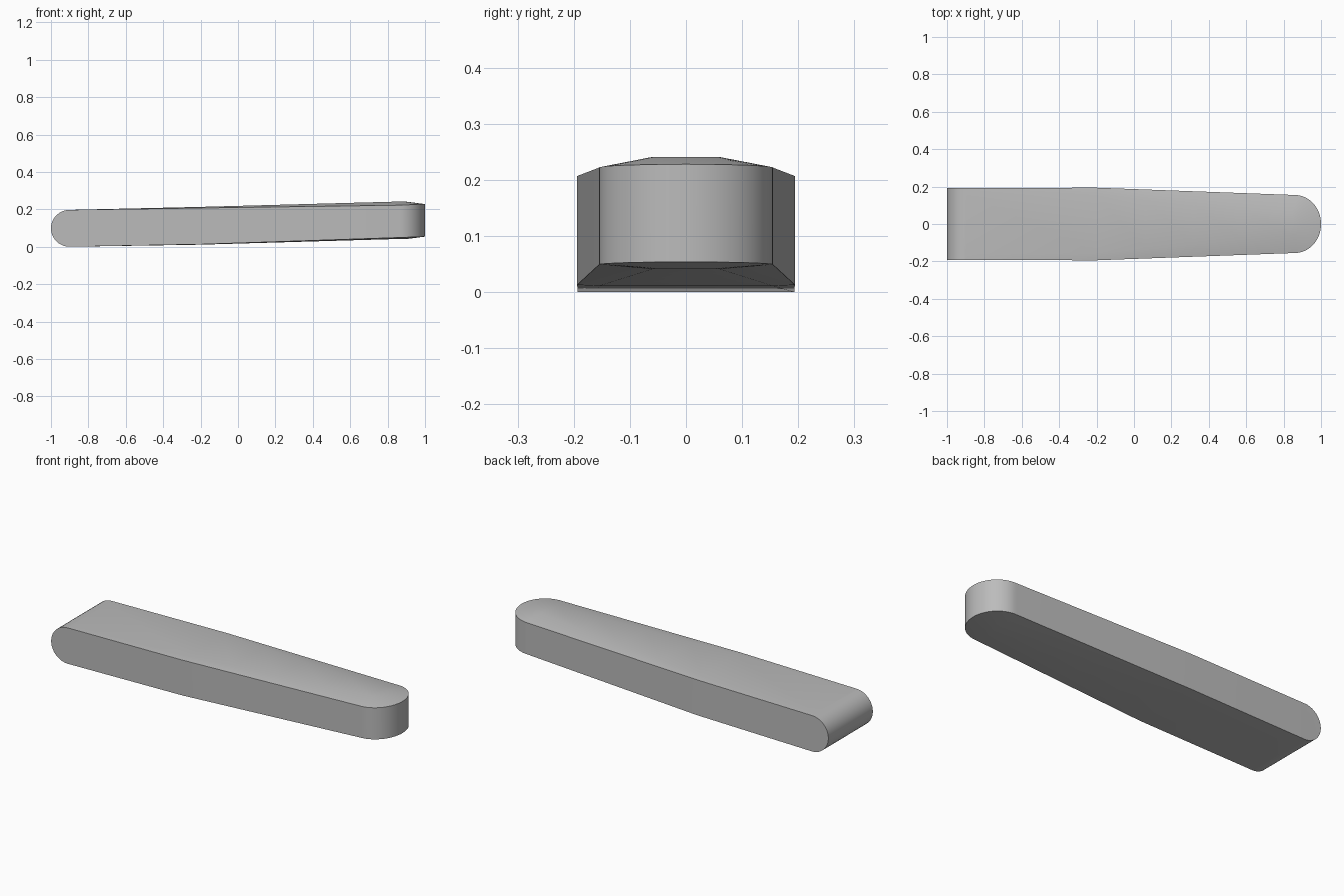
import bpy, bmesh, math

cube = bpy.data.objects.get("Cube")
if cube:
    bpy.data.objects.remove(cube, do_unlink=True)

grey = bpy.data.materials.new("mid grey")
grey.use_nodes = True
grey.diffuse_color = (0.5, 0.5, 0.5, 1)
grey.node_tree.nodes["Principled BSDF"].inputs["Base Color"].default_value = (0.5, 0.5, 0.5, 1)


def lerp(a, b, t):
    return a + (b - a) * t


# Stations: (x, half width, top z, bottom z) for the rim and the raised plateau
START = -0.9
rim = [(START, 0.193, 0.2, 0.003), (-0.2, 0.194, 0.21, 0.016)]
inner = [(START, 0.16, 0.2, 0.003), (-0.2, 0.155, 0.216, 0.014)]

# Straight taper towards the tip
for t in (0.25, 0.5, 0.75):
    rim.append((lerp(-0.2, 0.86, t), lerp(0.194, 0.155, t), lerp(0.21, 0.225, t), lerp(0.016, 0.052, t)))
    inner.append((lerp(-0.2, 0.84, t), lerp(0.155, 0.06, t), lerp(0.216, 0.244, t), lerp(0.014, 0.044, t)))

# Round tip seen from above
STEPS = 14
for i in range(STEPS + 1):
    a = math.pi / 2 * i / STEPS
    s, c = math.sin(a), math.cos(a)
    rim.append((0.86 + 0.14 * s, 0.155 * c, lerp(0.225, 0.231, s), lerp(0.052, 0.057, s)))
    inner.append((0.84 + 0.06 * s, 0.06 * c, 0.244, 0.044))

bm = bmesh.new()


def row(r, q, zr, zq):
    """Four vertices across the bar: rim, plateau, plateau, rim."""
    return [bm.verts.new(p) for p in ((r[0], r[1], zr), (q[0], q[1], zq),
                                      (q[0], -q[1], zq), (r[0], -r[1], zr))]


def bridge(a, b):
    for i in range(3):
        bm.faces.new((a[i], a[i + 1], b[i + 1], b[i]))


top = [row(r, q, r[2], q[2]) for r, q in zip(rim, inner)]
bottom = [row(r, q, r[3], q[3]) for r, q in zip(rim, inner)]
for k in range(len(rim) - 1):
    bridge(top[k], top[k + 1])
    bridge(bottom[k], bottom[k + 1])
    for side in (0, 3):
        bm.faces.new((top[k][side], top[k + 1][side], bottom[k + 1][side], bottom[k][side]))

# Half-cylinder butt end
ARC = 20
mid, radius = 0.1015, 0.0985
cap = [top[0]]
for i in range(1, ARC):
    a = math.pi * i / ARC
    x, z = START - 0.1 * math.sin(a), mid + radius * math.cos(a)
    cap.append(row((x, rim[0][1]), (x, inner[0][1]), z, z))
cap.append(bottom[0])
for a, b in zip(cap, cap[1:]):
    bridge(a, b)
for side in (0, 3):
    bm.faces.new([r[side] for r in cap])

bmesh.ops.remove_doubles(bm, verts=bm.verts, dist=0.0002)
bmesh.ops.recalc_face_normals(bm, faces=bm.faces)
low = min(v.co.z for v in bm.verts)
bmesh.ops.translate(bm, verts=bm.verts, vec=(0, 0, -low))

mesh = bpy.data.meshes.new("tapered_bar")
bm.to_mesh(mesh)
bm.free()
mesh.materials.append(grey)
bar = bpy.data.objects.new("tapered_bar", mesh)
bpy.context.collection.objects.link(bar)
bpy.context.view_layer.objects.active = bar
bar.select_set(True)
bpy.ops.object.shade_smooth_by_angle(angle=math.radians(30))
